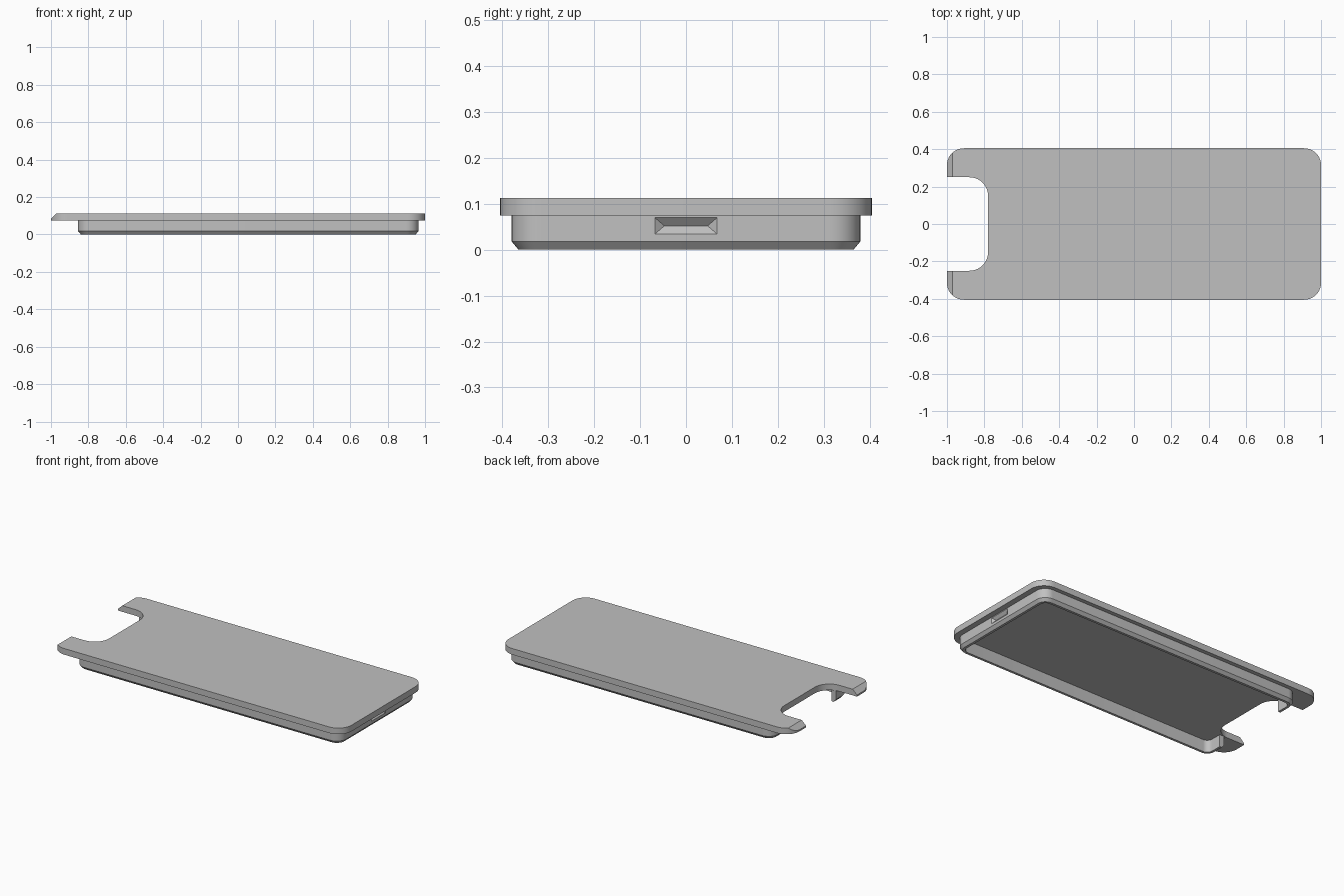
import bpy, bmesh
from math import sin, cos, pi, radians
from mathutils import Vector

cube = bpy.data.objects.get("Cube")
if cube:
    bpy.data.objects.remove(cube, do_unlink=True)

grey = bpy.data.materials.new("plain grey")
grey.use_nodes = True
colour = (0.53, 0.53, 0.53, 1)
grey.diffuse_color = colour
grey.node_tree.nodes["Principled BSDF"].inputs["Base Color"].default_value = colour


def finish(bm, name):
    bmesh.ops.recalc_face_normals(bm, faces=bm.faces)
    mesh = bpy.data.meshes.new(name)
    bm.to_mesh(mesh)
    bm.free()
    mesh.materials.append(grey)
    obj = bpy.data.objects.new(name, mesh)
    bpy.context.collection.objects.link(obj)
    return obj


def activate(obj):
    bpy.ops.object.select_all(action='DESELECT')
    obj.select_set(True)
    bpy.context.view_layer.objects.active = obj


def arc(cx, cy, r, start, end, steps=10):
    """Points along an arc, angles in degrees."""
    angles = [radians(start + (end - start) * i / steps) for i in range(steps + 1)]
    return [(cx + r * cos(a), cy + r * sin(a)) for a in angles]


def c_outline(x0, x1, y, r, gap):
    """Clockwise path round a rectangle, left open at the gap in the -x end."""
    half = [(x0, gap)] + arc(x0 + r, y - r, r, 180, 90) + arc(x1 - r, y - r, r, 90, 0)
    return half + [(px, -py) for px, py in reversed(half)]


GAP, PLATE_BOTTOM, PLATE_TOP = 0.25, 0.075, 0.113

# Top plate with a rounded notch at one end
notch_half = arc(-0.88, -0.15, 0.1, -90, 0)
outline = c_outline(-1, 1, 0.405, 0.09, GAP) + notch_half
outline += [(x, -y) for x, y in reversed(notch_half)]
bm = bmesh.new()
base = bm.faces.new([bm.verts.new((x, y, PLATE_BOTTOM)) for x, y in outline])
grown = bmesh.ops.extrude_face_region(bm, geom=[base])
bmesh.ops.translate(bm, vec=(0, 0, PLATE_TOP - PLATE_BOTTOM),
                    verts=[v for v in grown["geom"] if isinstance(v, bmesh.types.BMVert)])

# Sloped tips on the two prongs
cut = bmesh.ops.bisect_plane(bm, geom=bm.verts[:] + bm.edges[:] + bm.faces[:],
                             plane_co=(-0.97, 0, PLATE_TOP), plane_no=(-0.028, 0, 0.03),
                             clear_outer=True)
bmesh.ops.holes_fill(bm, edges=[e for e in bm.edges if e.is_boundary], sides=0)
plate = finish(bm, "top_plate")

# Rim under the plate: a wall section swept round the open outline
section = [(0, 0.08), (0, 0.018), (0.015, 0), (0.03, 0), (0.03, 0.08)]
bm = bmesh.new()
strands = []
for inset, z in section:
    path = c_outline(-0.855 + inset, 0.965 - inset, 0.38 - inset, 0.065 - inset, GAP)
    strands.append([bm.verts.new((x, y, z)) for x, y in path])
for k, a in enumerate(strands):
    b = strands[(k + 1) % len(strands)]
    for i in range(len(a) - 1):
        bm.faces.new((a[i], a[i + 1], b[i + 1], b[i]))
for end in (0, -1):
    bm.faces.new([s[end] for s in strands])
rim = finish(bm, "lower_rim")

# Fingernail dent in the end wall, cut with a wedge
bm = bmesh.new()
for y in (-1, 1):
    bm.verts.new((0.95, y * 0.047, 0.052))
    for z in (-1, 1):
        bm.verts.new((0.98, y * 0.089, 0.052 + z * 0.036))
bmesh.ops.convex_hull(bm, input=bm.verts[:])
cutter = finish(bm, "dent_cutter")
cutter.hide_render = True
dent = rim.modifiers.new("dent", 'BOOLEAN')
dent.operation = 'DIFFERENCE'
dent.solver = 'EXACT'
dent.object = cutter
activate(rim)
bpy.ops.object.modifier_apply(modifier="dent")
bpy.data.objects.remove(cutter, do_unlink=True)

for obj in (plate, rim):
    activate(obj)
    bpy.ops.object.shade_smooth_by_angle(angle=radians(25))
